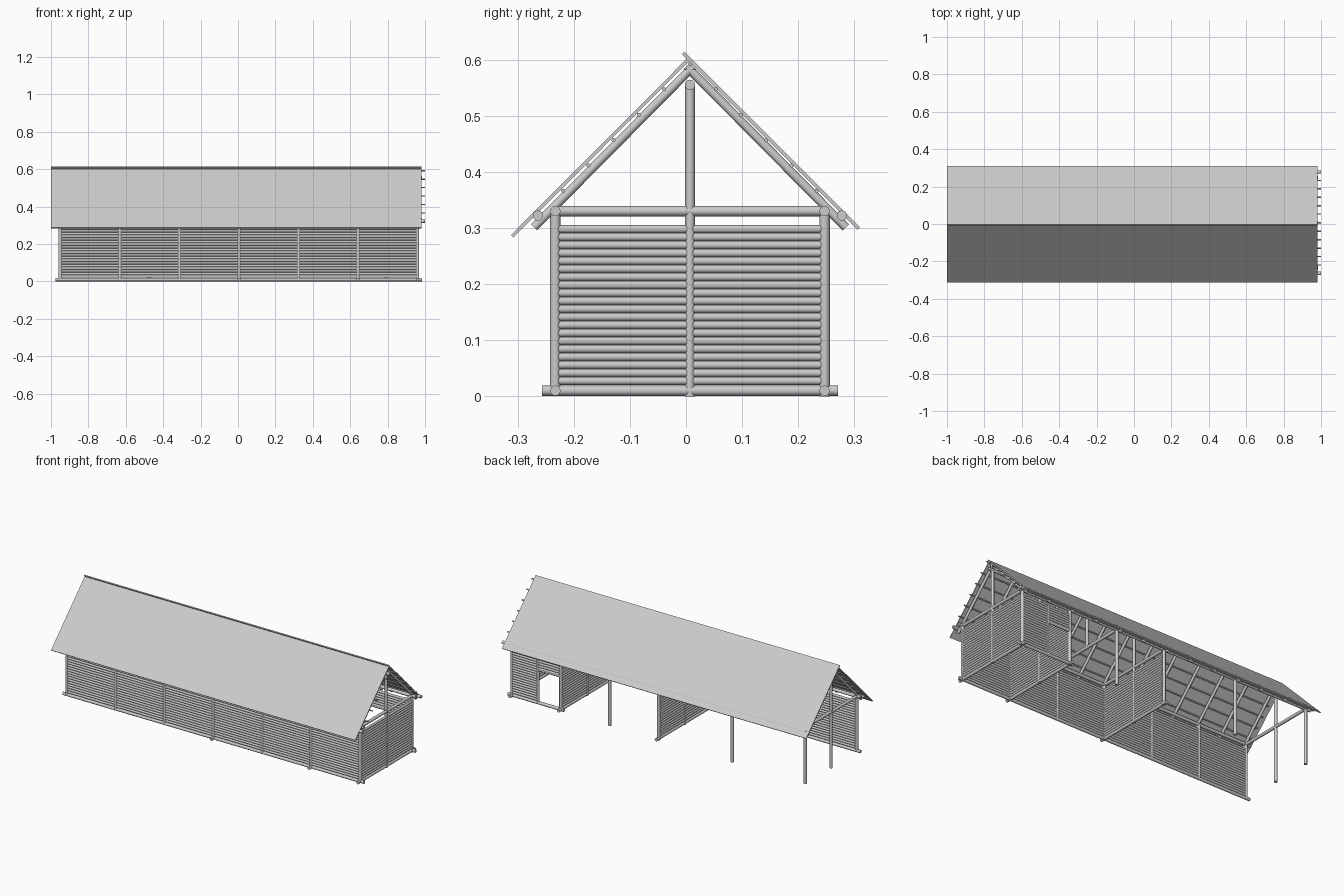
import bpy, bmesh
from mathutils import Vector, Matrix

if "Cube" in bpy.data.objects:
    bpy.data.objects.remove(bpy.data.objects["Cube"])

YC = 0.007                      # centre line of the frame
YF, YB = YC - 0.24, YC + 0.24   # front and back wall lines
X0, X1 = -0.95, 0.96            # end wall lines
R = 0.0092                      # main timber radius
ZT = 0.33                       # tie beam height


def logs(name, bars, r, sides=14):
    """One object made of round bars, each given by two end points."""
    bm = bmesh.new()
    for a, b in bars:
        a, b = Vector(a), Vector(b)
        d = b - a
        mat = Matrix.Translation((a + b) / 2) @ d.to_track_quat('Z', 'Y').to_matrix().to_4x4()
        bmesh.ops.create_cone(bm, cap_ends=True, segments=sides, radius1=r,
                              radius2=r, depth=d.length, matrix=mat)
    for f in bm.faces:
        f.smooth = len(f.verts) == 4
    for e in bm.edges:
        e.smooth = all(len(f.verts) == 4 for f in e.link_faces)
    me = bpy.data.meshes.new(name)
    bm.to_mesh(me)
    bm.free()
    ob = bpy.data.objects.new(name, me)
    bpy.context.collection.objects.link(ob)
    return ob


def slats(p, q, z0=0.02, z1=0.305):
    """Stack of horizontal logs between two plan points."""
    n = round((z1 - z0) / 0.01425)
    step = (z1 - z0) / n
    return [((*p, z0 + (i + 0.5) * step), (*q, z0 + (i + 0.5) * step)) for i in range(n)]


def slab(name, a, b, x0, x1, t):
    """Thin roof sheet whose y-z section runs from a to b."""
    a, b = Vector((0, *a)), Vector((0, *b))
    n = (b - a).normalized().cross(Vector((1, 0, 0))) * t / 2
    bm = bmesh.new()
    f = bm.faces.new([bm.verts.new(p + Vector((x0, 0, 0))) for p in (a - n, b - n, b + n, a + n)])
    ext = bmesh.ops.extrude_face_region(bm, geom=[f])
    bmesh.ops.translate(bm, vec=(x1 - x0, 0, 0),
                        verts=[v for v in ext['geom'] if isinstance(v, bmesh.types.BMVert)])
    bmesh.ops.recalc_face_normals(bm, faces=bm.faces[:])
    me = bpy.data.meshes.new(name)
    bm.to_mesh(me)
    bm.free()
    bpy.context.collection.objects.link(bpy.data.objects.new(name, me))


# Layout along the length
bay = (X1 - X0) / 6
front_x = [X0 + i * bay for i in range(7)]
room_x, hall_x, mid_x = front_x[5], front_x[3], front_x[4]
walls_x = [X1, room_x, hall_x]
ties_x = walls_x + [mid_x, X0]
G = R * 0.8

# Sills: front, back room and cross walls
logs("sills", [((-0.975, YF, 0.01), (0.985, YF, 0.01)),
               ((room_x - 0.02, YB, 0.01), (0.985, YB, 0.01))]
     + [((x, YF - 0.024, 0.01), (x, YB + 0.024, 0.01)) for x in walls_x], R)

# Posts
logs("front_posts", [((x, YF, 0.01), (x, YF, ZT)) for x in front_x], R)
logs("back_posts", [((x, YB, 0.0), (x, YB, ZT)) for x in walls_x + [mid_x, -0.475, X0]], R)
logs("centre_posts", [((x, YC, 0.0), (x, YC, ZT)) for x in walls_x + [X0]], R * 0.95)
logs("king_posts", [((x, YC, ZT), (x, YC, 0.555)) for x in ties_x], R * 0.95)

# Plates, tie beams and ridge beam
logs("wall_plates", [((-0.975, y, ZT), (0.985, y, ZT)) for y in (YF, YB)], R)
logs("tie_beams", [((x, YF, ZT), (x, YB, ZT)) for x in ties_x], R)
logs("ridge_beam", [((-0.975, YC, 0.555), (0.985, YC, 0.555))], R)

# Log infill of the walls
logs("front_wall_logs", [s for a, b in zip(front_x, front_x[1:])
                         for s in slats((a, YF), (b, YF))], 0.0072, 10)
logs("cross_wall_logs", [s for x in walls_x for a, b in ((YF, YC), (YC, YB))
                         for s in slats((x, a), (x, b))], 0.0072, 10)
# Back wall of the room with its doorway
door_x, door_z = 0.79, 0.205
logs("back_wall_logs", slats((door_x, YB), (X1, YB))
     + slats((room_x, YB), (door_x, YB), door_z, 0.305), 0.0072, 10)
logs("door_frame", [((door_x, YB, 0.01), (door_x, YB, 0.305)),
                    ((room_x, YB, door_z), (door_x, YB, door_z))], 0.008)

# Rafters in pairs
rafters = []
for i in range(13):
    x = X0 + i * bay / 2
    for s in (-1, 1):
        rafters.append(((x, YC + s * 0.278, 0.301), (x, YC - s * 0.006, 0.588)))
logs("rafters", rafters, 0.0078)

# Purlins under the roof sheets
purlins = []
for i in range(5):
    for s in (-1, 1):
        y, z = YC + s * (0.046 + i * 0.045), 0.547 - i * 0.0452
        purlins.append(((-0.98, y, z), (1.0, y, z)))
purlins.append(((-0.98, YC, 0.592), (1.0, YC, 0.592)))
logs("purlins", purlins, 0.0036, 10)
logs("eave_purlins", [((-0.98, YC + s * 0.271, 0.322), (1.0, YC + s * 0.271, 0.322))
                      for s in (-1, 1)], R)

# Roof sheets, the back one lapping over the ridge
slab("front_roof", (-0.310, 0.285), (0.004, 0.600), -1.0, 0.982, 0.006)
slab("back_roof", (0.308, 0.299), (-0.005, 0.612), -1.0, 0.982, 0.006)
